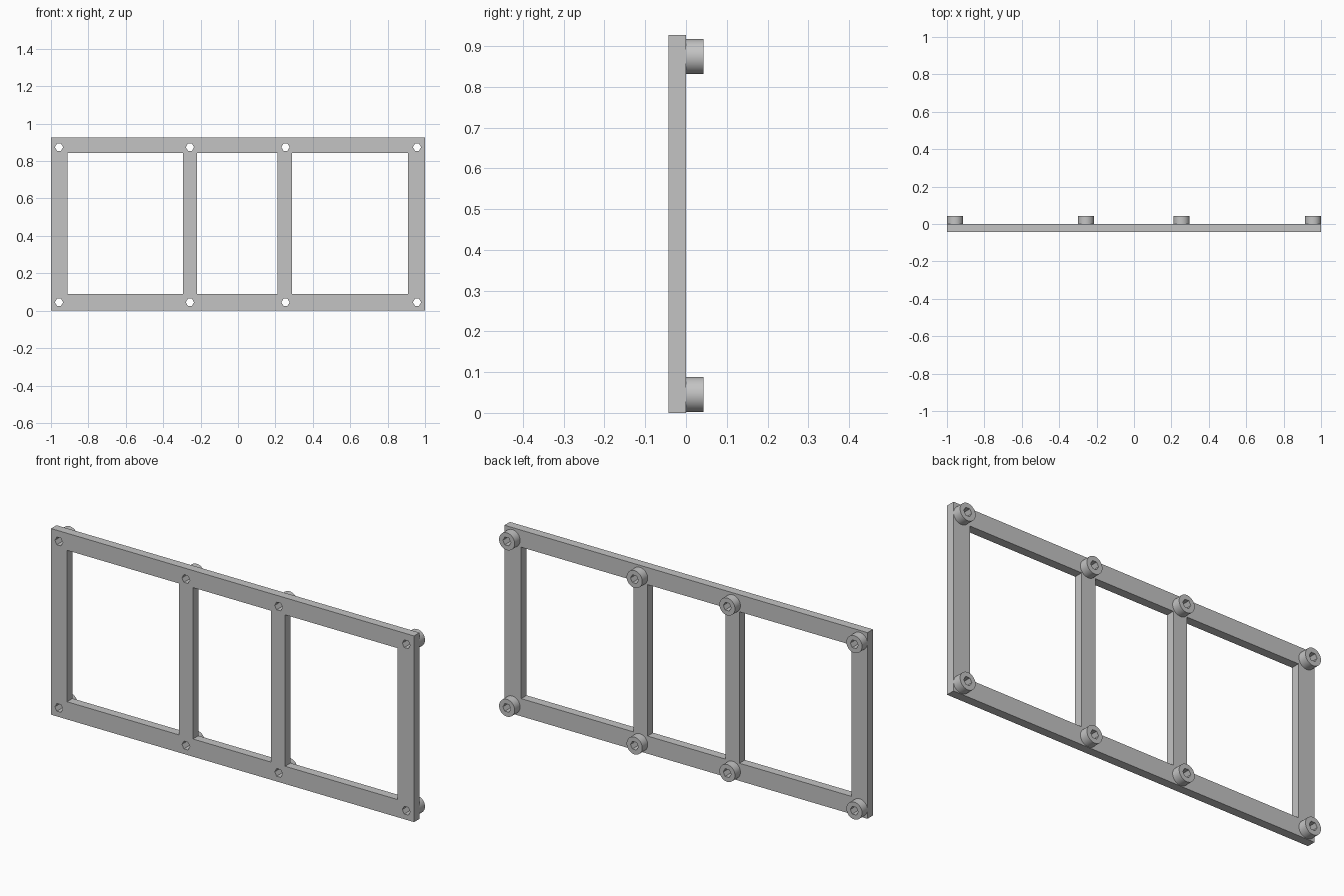
import bpy
from math import cos, sin, tau, pi, radians

if "Cube" in bpy.data.objects:
    bpy.data.objects.remove(bpy.data.objects["Cube"], do_unlink=True)

HEIGHT = 0.927
THICK = 0.043
HOLE_R = 0.022
BOSS_R = 0.043
HOLES_X = (-0.957, -0.257, 0.254, 0.957)
HOLES_Z = (0.045, 0.874)

grey = bpy.data.materials.new("light grey plastic")
grey.use_nodes = True
grey.diffuse_color = (0.55, 0.55, 0.55, 1)
grey.node_tree.nodes["Principled BSDF"].inputs["Base Color"].default_value = (0.55, 0.55, 0.55, 1)


def rect(x0, x1, z0, z1):
    return [(x0, z0), (x1, z0), (x1, z1), (x0, z1)]


def ring(x, z, r, sides):
    return [(x + r * cos(tau * i / sides), z + r * sin(tau * i / sides)) for i in range(sides)]


def extrude_outlines(name, outlines, y):
    """Fill nested outlines in the xz plane and extrude them around depth y."""
    curve = bpy.data.curves.new(name, "CURVE")
    curve.dimensions = "2D"
    curve.fill_mode = "BOTH"
    curve.extrude = THICK / 2
    for pts in outlines:
        spline = curve.splines.new("POLY")
        spline.points.add(len(pts) - 1)
        for p, (x, z) in zip(spline.points, pts):
            p.co = (x, z, 0, 1)
        spline.use_cyclic_u = True
    obj = bpy.data.objects.new(name, curve)
    bpy.context.collection.objects.link(obj)
    obj.rotation_euler.x = pi / 2
    obj.location.y = y
    curve.materials.append(grey)
    bpy.ops.object.select_all(action="DESELECT")
    obj.select_set(True)
    bpy.context.view_layer.objects.active = obj
    bpy.ops.object.convert(target="MESH")
    bpy.ops.object.shade_smooth_by_angle(angle=radians(30))


# Flat frame with three windows and screw holes
windows = [rect(x0, x1, 0.088, 0.842)
           for x0, x1 in ((-0.912, -0.295), (-0.218, 0.212), (0.29, 0.908))]
holes = [ring(x, z, HOLE_R, 6) for x in HOLES_X for z in HOLES_Z]
extrude_outlines("frame", [rect(-1, 1, 0, HEIGHT)] + windows + holes, -THICK / 2)

# Hollow round spacers behind every screw hole
for i, x in enumerate(HOLES_X):
    for z, row in zip(HOLES_Z, ("lower", "upper")):
        extrude_outlines(f"{row}_spacer_{i + 1}",
                         [ring(x, z, BOSS_R, 40), ring(x, z, HOLE_R, 6)], THICK / 2)
